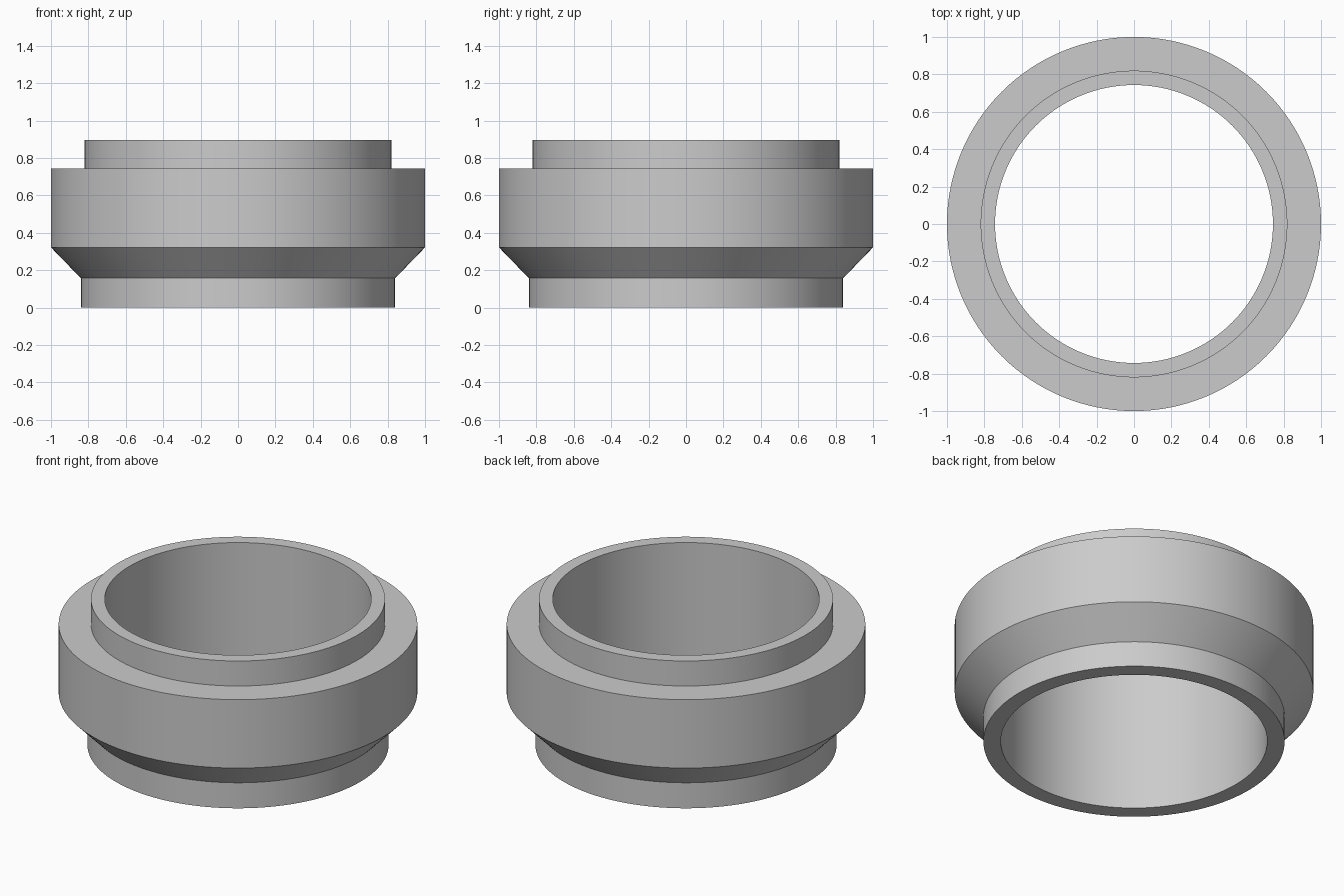
import bpy
import bmesh
import math

if "Cube" in bpy.data.objects:
    bpy.data.objects.remove(bpy.data.objects["Cube"])

SEGMENTS = 128

# Closed cross-section of the ring: (radius, height)
PROFILE = [
    (0.743, 0.0), (0.84, 0.0),       # bottom rim
    (0.84, 0.157), (1.0, 0.322),     # lower collar and chamfer
    (1.0, 0.743), (0.82, 0.743),     # main band and shoulder
    (0.82, 0.897), (0.743, 0.897),   # upper collar and top rim
]


def lathe(name, profile, material):
    """Revolve a closed profile around the z axis."""
    bm = bmesh.new()
    rings = []
    for i in range(SEGMENTS):
        a = 2 * math.pi * i / SEGMENTS
        rings.append([bm.verts.new((r * math.cos(a), r * math.sin(a), z))
                      for r, z in profile])
    n = len(profile)
    for i in range(SEGMENTS):
        here, there = rings[i], rings[(i + 1) % SEGMENTS]
        for j in range(n):
            k = (j + 1) % n
            bm.faces.new((here[j], there[j], there[k], here[k]))
    bmesh.ops.recalc_face_normals(bm, faces=bm.faces)
    mesh = bpy.data.meshes.new(name)
    bm.to_mesh(mesh)
    bm.free()
    mesh.materials.append(material)
    obj = bpy.data.objects.new(name, mesh)
    bpy.context.collection.objects.link(obj)
    bpy.context.view_layer.objects.active = obj
    obj.select_set(True)
    bpy.ops.object.shade_smooth_by_angle(angle=math.radians(30))
    return obj


grey = bpy.data.materials.new("light_grey")
grey.diffuse_color = (0.6, 0.6, 0.6, 1.0)
grey.use_nodes = True
grey.node_tree.nodes["Principled BSDF"].inputs["Base Color"].default_value = grey.diffuse_color

# Stepped adapter ring with an open bore
lathe("stepped_ring", PROFILE, grey)
